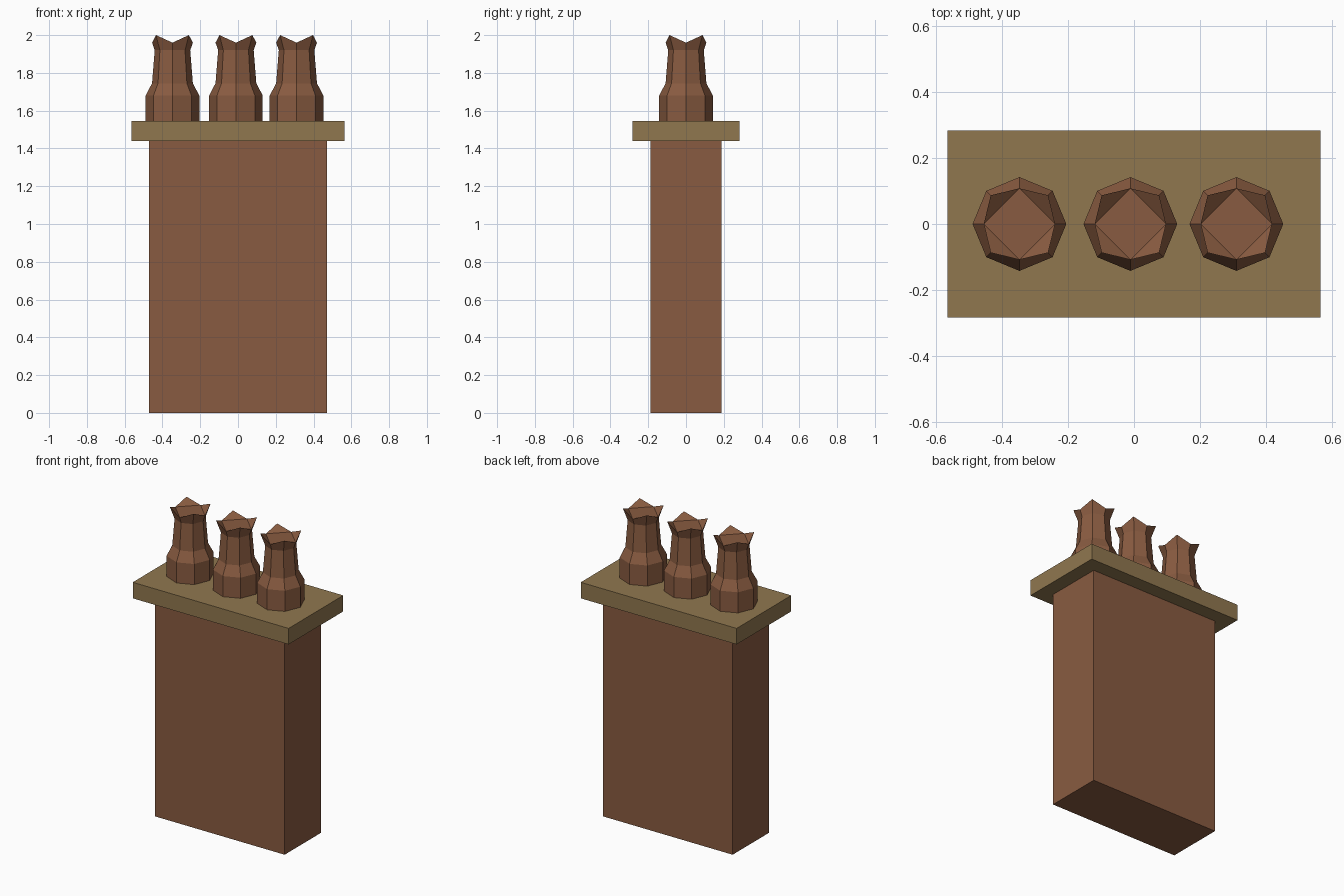
import bpy, bmesh, math

if "Cube" in bpy.data.objects:
    bpy.data.objects.remove(bpy.data.objects["Cube"])


def material(name, rgb):
    m = bpy.data.materials.new(name)
    m.diffuse_color = (*rgb, 1)
    m.use_nodes = True
    m.node_tree.nodes["Principled BSDF"].inputs["Base Color"].default_value = m.diffuse_color
    return m


brick = material("brick", (0.25, 0.105, 0.052))
stone = material("stone", (0.28, 0.185, 0.078))


def finish(name, bm, mat, location=(0, 0, 0)):
    bmesh.ops.recalc_face_normals(bm, faces=bm.faces)
    mesh = bpy.data.meshes.new(name)
    bm.to_mesh(mesh)
    bm.free()
    mesh.materials.append(mat)
    obj = bpy.data.objects.new(name, mesh)
    obj.location = location
    bpy.context.collection.objects.link(obj)
    return obj


def box(name, half_x, half_y, z0, z1, mat):
    bm = bmesh.new()
    bmesh.ops.create_cube(bm, size=1)
    bmesh.ops.scale(bm, vec=(2 * half_x, 2 * half_y, z1 - z0), verts=bm.verts)
    finish(name, bm, mat, (0, 0, (z0 + z1) / 2))


def chimney_pot(name, x):
    bm = bmesh.new()
    # octagonal rings: radius, height; the last one is the crown
    profile = [(0.142, 1.545), (0.142, 1.68), (0.108, 1.745), (0.094, 1.92), (0.108, 1.96)]
    rings = []
    for k, (r, z) in enumerate(profile):
        ring = []
        for i in range(8):
            a = i * math.pi / 4
            # corner points of the crown flare up and out
            tip = k == len(profile) - 1 and i % 2
            rr, zz = (0.123, 2.0) if tip else (r, z)
            ring.append(bm.verts.new((rr * math.cos(a), rr * math.sin(a), zz)))
        rings.append(ring)
    for a, b in zip(rings, rings[1:]):
        for i in range(8):
            j = (i + 1) % 8
            bm.faces.new((a[i], a[j], b[j], b[i]))
    # closed bottom, flat diamond top with four raised corner flaps
    bm.faces.new(rings[0][::-1])
    top = rings[-1]
    bm.faces.new(top[::2])
    for i in range(0, 8, 2):
        bm.faces.new((top[i], top[i + 1], top[(i + 2) % 8]))
    finish(name, bm, brick, (x, 0, 0))


# Stack and overhanging cap slab
box("chimney_stack", 0.47, 0.188, 0, 1.44, brick)
box("cap_slab", 0.565, 0.283, 1.44, 1.545, stone)

# Row of three pots
for label, x in (("left", -0.347), ("middle", -0.011), ("right", 0.31)):
    chimney_pot(f"chimney_pot_{label}", x)
